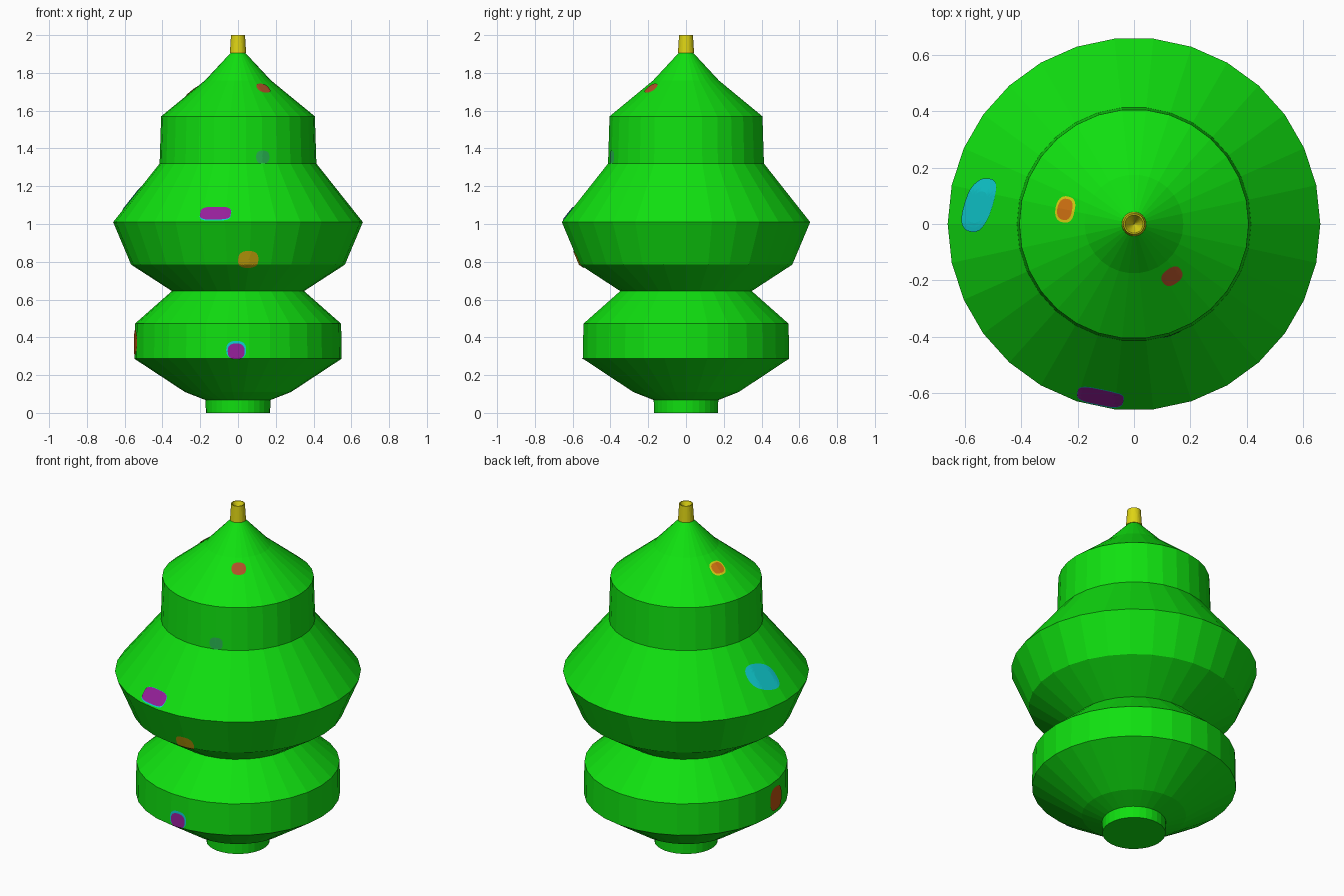
import bpy, bmesh, math
from mathutils import Vector
from mathutils.bvhtree import BVHTree

if "Cube" in bpy.data.objects:
    bpy.data.objects.remove(bpy.data.objects["Cube"])

SIDES = 30


def material(name, r, g, b):
    lin = [((c / 255 + 0.055) / 1.055) ** 2.4 if c > 10 else c / 255 / 12.92 for c in (r, g, b)]
    m = bpy.data.materials.new(name)
    m.diffuse_color = (*lin, 1)
    m.use_nodes = True
    m.node_tree.nodes["Principled BSDF"].inputs["Base Color"].default_value = m.diffuse_color
    return m


GREEN = material("green", 16, 225, 16)
YELLOW = material("yellow", 222, 212, 20)
BROWN = material("red brown", 175, 82, 40)
SEA = material("sea green", 40, 178, 80)
PURPLE = material("purple", 150, 32, 155)
CYAN = material("cyan", 15, 205, 210)
GOLD = material("gold", 215, 180, 14)
ORANGE = material("orange", 215, 118, 18)
RUST = material("burnt orange", 185, 82, 14)


def finish(bm, name, mat):
    me = bpy.data.meshes.new(name)
    bm.to_mesh(me)
    me.materials.append(mat)
    ob = bpy.data.objects.new(name, me)
    bpy.context.collection.objects.link(ob)
    return ob


def lathe(name, profile, mat):
    """Revolve (radius, z) points; zero radius closes to a single point."""
    bm = bmesh.new()
    rings = []
    for r, z in profile:
        if r == 0:
            rings.append([bm.verts.new((0, 0, z))] * SIDES)
        else:
            rings.append([bm.verts.new((r * math.cos(k * math.tau / SIDES),
                                        r * math.sin(k * math.tau / SIDES), z)) for k in range(SIDES)])
    for lo, hi in zip(rings, rings[1:]):
        for k in range(SIDES):
            j = (k + 1) % SIDES
            quad = list(dict.fromkeys((lo[k], lo[j], hi[j], hi[k])))
            bm.faces.new(quad)
    tree = BVHTree.FromBMesh(bm)
    finish(bm, name, mat)
    bm.free()
    return tree


# Tiered tree body and hollow tip
BODY = [(0, 0), (0.17, 0), (0.172, 0.068), (0.28, 0.11), (0.549, 0.287), (0.546, 0.472),
        (0.35, 0.645), (0.566, 0.785), (0.661, 1.01), (0.415, 1.32), (0.407, 1.57),
        (0.175, 1.76), (0.035, 1.91), (0, 1.91)]
tree = lathe("tree_body", BODY, GREEN)
lathe("tree_tip", [(0, 1.905), (0.043, 1.905), (0.037, 2.0), (0.032, 2.0), (0, 1.93)], YELLOW)


def spot(name, angle, z, half_w, half_h, mat, lift=0.004, shear=0.0, power=2.5):
    """Thin rounded patch draped on the body at the given direction and height."""
    a = math.radians(angle)
    (r0, z0), (r1, z1) = next(s for s in zip(BODY[1:], BODY[2:]) if s[0][1] <= z < s[1][1])
    r = r0 + (r1 - r0) * (z - z0) / (z1 - z0)
    out = Vector((math.cos(a), math.sin(a), 0))
    side = Vector((-math.sin(a), math.cos(a), 0))
    up = (out * (r1 - r0) + Vector((0, 0, z1 - z0))).normalized()
    normal = side.cross(up)
    centre = out * r + Vector((0, 0, z))

    def drape(u, v):
        p = centre + side * u + up * (v + shear * u)
        hit = tree.ray_cast(p + normal * 0.1, -normal)[0]
        return bm.verts.new((hit or p) + normal * lift)

    bm = bmesh.new()
    n, rows = 28, 6
    mid = drape(0, 0)
    prev = None
    for i in range(1, rows + 1):
        ring = []
        for k in range(n):
            t = k * math.tau / n
            c, s = math.cos(t), math.sin(t)
            f = i / rows
            ring.append(drape(half_w * f * math.copysign(abs(c) ** (2 / power), c),
                              half_h * f * math.copysign(abs(s) ** (2 / power), s)))
        for k in range(n):
            j = (k + 1) % n
            bm.faces.new((prev[k], ring[k], ring[j], prev[j]) if prev else (mid, ring[k], ring[j]))
        prev = ring
    finish(bm, name, mat)
    bm.free()


# Painted spots, some with a contrasting rim
spot("brown_spot", -54, 1.717, 0.039, 0.037, BROWN)
spot("sea_green_spot", -71.5, 1.354, 0.037, 0.035, SEA, 0.003)
spot("purple_bar_rim", -101, 1.054, 0.084, 0.047, CYAN, 0.003, power=3.5)
spot("purple_bar", -101, 1.056, 0.083, 0.043, PURPLE, 0.005, power=3.5)
spot("gold_spot", -84.6, 0.81, 0.054, 0.052, GOLD)
spot("low_purple_rim", -91, 0.333, 0.053, 0.048, CYAN, 0.003)
spot("low_purple_spot", -91, 0.326, 0.045, 0.042, PURPLE, 0.005)
spot("rust_spot", 187, 0.373, 0.065, 0.068, RUST)
spot("cyan_spot", 173, 1.144, 0.098, 0.08, CYAN, shear=-0.3)
spot("orange_spot_rim", 168, 1.70, 0.047, 0.044, YELLOW, 0.003)
spot("orange_spot", 168, 1.70, 0.038, 0.034, ORANGE, 0.005)
